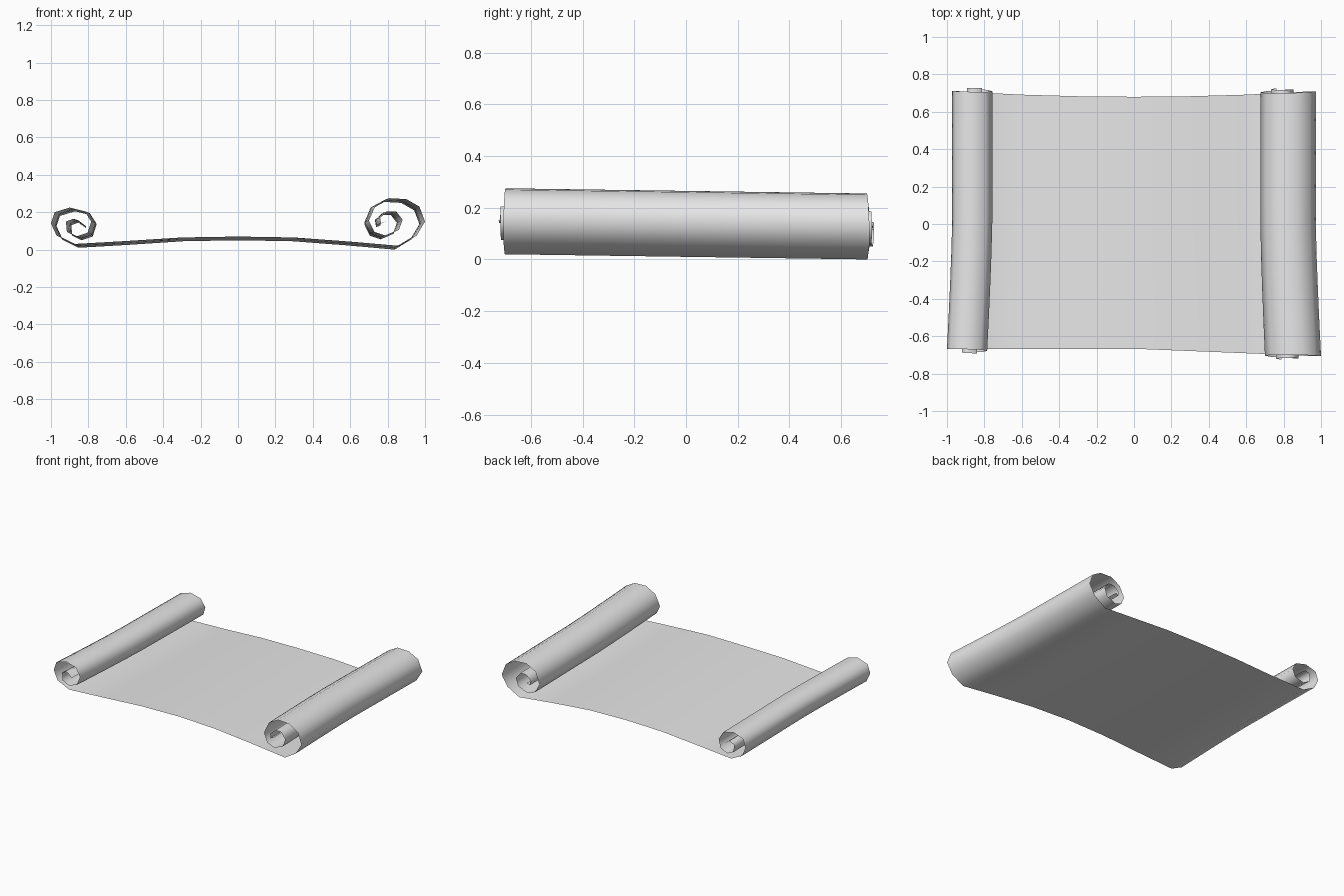
import bpy
import bmesh
import math

old = bpy.data.objects.get("Cube")
if old:
    bpy.data.objects.remove(old, do_unlink=True)

# Single plain paper colour
paper = bpy.data.materials.new("paper grey")
paper.use_nodes = True
paper_colour = (0.8, 0.8, 0.8, 1)
paper.diffuse_color = paper_colour
paper.node_tree.nodes["Principled BSDF"].inputs["Base Color"].default_value = paper_colour

# Profile of the small left coil, from the sheet inward
left_coil = [(-.88, .03), (-.97, .075), (-1, .14), (-.98, .2), (-.9, .225),
             (-.82, .205), (-.785, .15), (-.805, .09), (-.865, .07),
             (-.915, .095), (-.92, .15), (-.88, .165), (-.84, .135)]

# Profile of the large right coil, from the sheet inward
right_coil = [(.865, .02), (.955, .075), (1, .15), (.97, .23), (.9, .27),
              (.81, .275), (.735, .235), (.7, .155), (.73, .095), (.79, .075),
              (.86, .105), (.88, .16), (.845, .205), (.8, .205), (.76, .17),
              (.765, .14), (.79, .15)]

# Gently arched sheet between the coils
sheet = [(-.6, .046), (-.3, .065), (0, .07), (.3, .065), (.6, .043)]


def with_inwardness(coil):
    """Tag each coil point with how far along the coil it lies."""
    last = len(coil) - 1
    return [(x, z, i / last) for i, (x, z) in enumerate(coil)]


profile = (with_inwardness(left_coil)[::-1]
           + [(x, z, 0) for x, z in sheet]
           + with_inwardness(right_coil))


def paper_point(x, z, inward, v):
    """Place a profile point at v, from the front (-1) to the back (+1)."""
    # Both rolls splay outward toward the front
    splay = max(0, -v) ** 1.3 - 1
    px = x + math.copysign(min(abs(x) / .8, 1), x) * .028 * splay
    # Edges are slightly uneven, and the coil centres stick out
    slip = .03 * inward - .05 * max(0, z - .07)
    front = -.667 - .04 * max(0, x) - slip
    back = .68 + .03 * x * x + slip
    py = front + (back - front) * (v + 1) / 2
    # The sheet slopes down a little toward the back
    return px, py, z - .01 * (v + 1)


# Sweep the profile from front to back
ROWS = 8
bm = bmesh.new()
grid = []
for row in range(ROWS + 1):
    v = 2 * row / ROWS - 1
    grid.append([bm.verts.new(paper_point(x, z, n, v)) for x, z, n in profile])
for near, far in zip(grid, grid[1:]):
    for i in range(len(profile) - 1):
        bm.faces.new((near[i], near[i + 1], far[i + 1], far[i]))

mesh = bpy.data.meshes.new("paper_scroll")
bm.to_mesh(mesh)
bm.free()
mesh.materials.append(paper)
scroll = bpy.data.objects.new("paper_scroll", mesh)
bpy.context.collection.objects.link(scroll)

# Smooth shading along the rolled paper
bpy.ops.object.select_all(action="DESELECT")
bpy.context.view_layer.objects.active = scroll
scroll.select_set(True)
bpy.ops.object.shade_smooth_by_angle(angle=math.radians(80))
